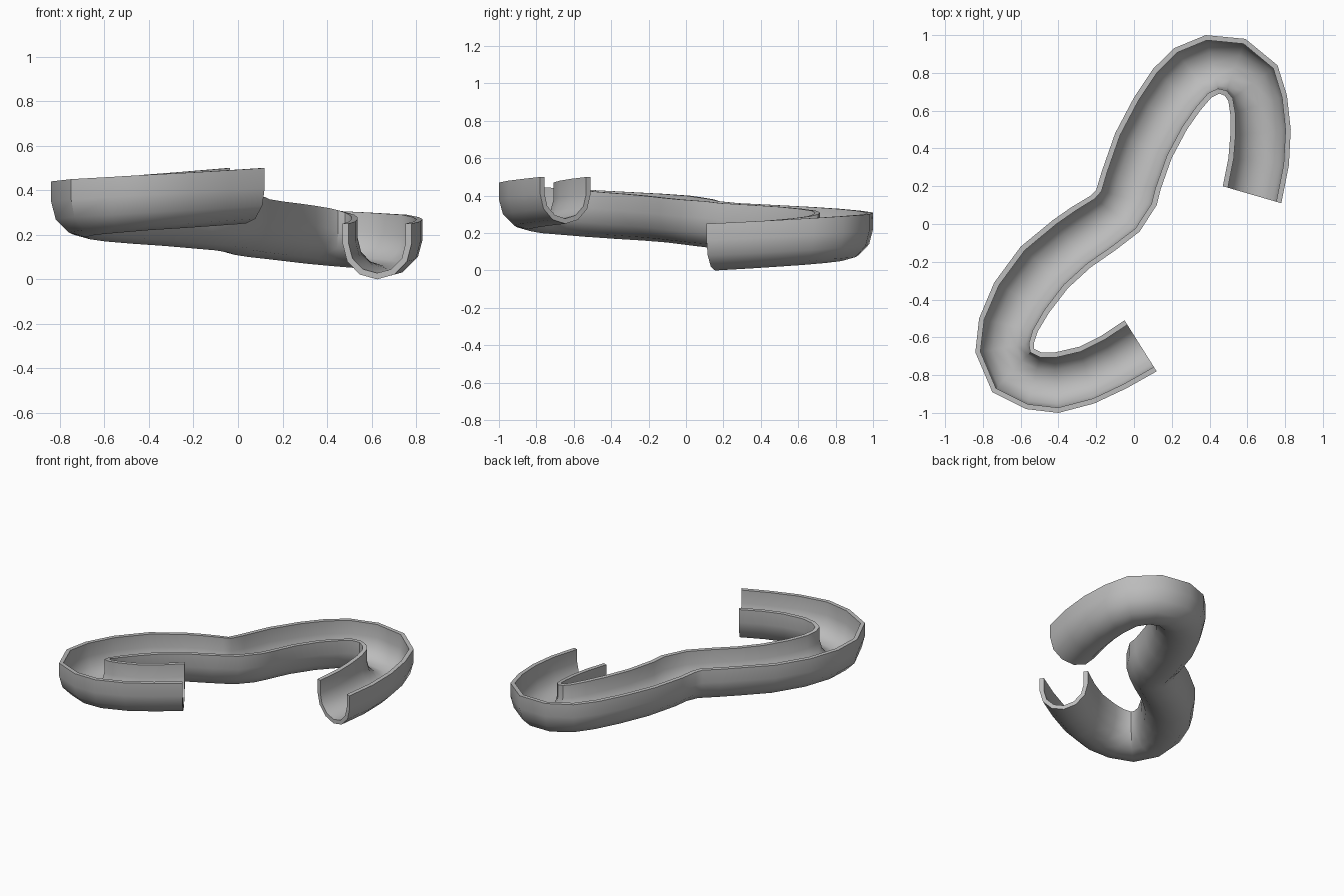
import bpy, bmesh, math
from mathutils import Vector

cube = bpy.data.objects.get("Cube")
if cube:
    bpy.data.objects.remove(cube, do_unlink=True)

# Left and right rim of the chute from the high end to the low end, in hundredths
LEFT_RIM = [(12, -78), (-4, -87), (-21, -95), (-40, -100), (-57, -98), (-75, -89),
            (-84, -68), (-82, -50), (-74, -31), (-60, -12), (-43, 2), (-33, 9),
            (-23, 15), (-20, 18), (-17, 28), (-10, 48), (0, 67), (10, 82), (21, 93),
            (38, 100), (59, 98), (76, 84), (81, 68), (83, 50), (82, 31), (78, 11)]
RIGHT_RIM = [(-5, -51), (-17, -59), (-29, -65), (-42, -68), (-49, -68), (-53, -66),
             (-53, -63), (-51, -57), (-45, -47), (-35, -34), (-23, -23), (-10, -14),
             (3, -4), (12, 10), (14, 18), (20, 35), (28, 50), (35, 60), (41, 67),
             (45, 69), (48, 68), (50, 65), (51, 58), (51, 47), (50, 35), (47, 20)]
RADIUS, WALL, DEPTH, DROP, SIDES = 0.16, 0.028, 0.25, 0.25, 6


def half_pipe(radius):
    """U section as (sideways, height): a wall, a half circle and a wall."""
    arc = [(-math.cos(math.pi * i / SIDES) * radius,
            RADIUS - math.sin(math.pi * i / SIDES) * radius) for i in range(SIDES + 1)]
    return [(-radius, DEPTH)] + arc + [(radius, DEPTH)]


def make_material(name, value):
    mat = bpy.data.materials.new(name)
    mat.use_nodes = True
    colour = (value, value, value, 1)
    mat.diffuse_color = colour
    node = next(n for n in mat.node_tree.nodes if n.type == "BSDF_PRINCIPLED")
    node.inputs["Base Color"].default_value = colour
    return mat


# Sweep the closed section along the two rims
section = half_pipe(RADIUS) + half_pipe(RADIUS - WALL)[::-1]
count = len(section)
bm = bmesh.new()
rings = []
last = len(LEFT_RIM) - 1
for i, (a, b) in enumerate(zip(LEFT_RIM, RIGHT_RIM)):
    left, right = Vector((*a, 0)) / 100, Vector((*b, 0)) / 100
    middle, half = (left + right) / 2, (right - left) / 2
    floor = DROP * (1 - i / last)
    rings.append([bm.verts.new(middle + half * (u / RADIUS) + Vector((0, 0, floor + h)))
                  for u, h in section])
for r, s in zip(rings, rings[1:]):
    for j in range(count):
        k = (j + 1) % count
        bm.faces.new((r[j], r[k], s[k], s[j]))

# Close the wall thickness at both open ends
for r in (rings[0], rings[-1]):
    for j in range(count // 2 - 1):
        bm.faces.new((r[j], r[j + 1], r[count - 2 - j], r[count - 1 - j]))
bmesh.ops.recalc_face_normals(bm, faces=bm.faces)

mesh = bpy.data.meshes.new("slide_chute")
bm.to_mesh(mesh)
bm.free()
mesh.materials.append(make_material("light_grey", 0.5))
chute = bpy.data.objects.new("slide_chute", mesh)
bpy.context.collection.objects.link(chute)

# Smooth the curved shell but keep the rim edges sharp
bpy.ops.object.select_all(action="DESELECT")
chute.select_set(True)
bpy.context.view_layer.objects.active = chute
bpy.ops.object.shade_smooth_by_angle(angle=math.radians(35))
